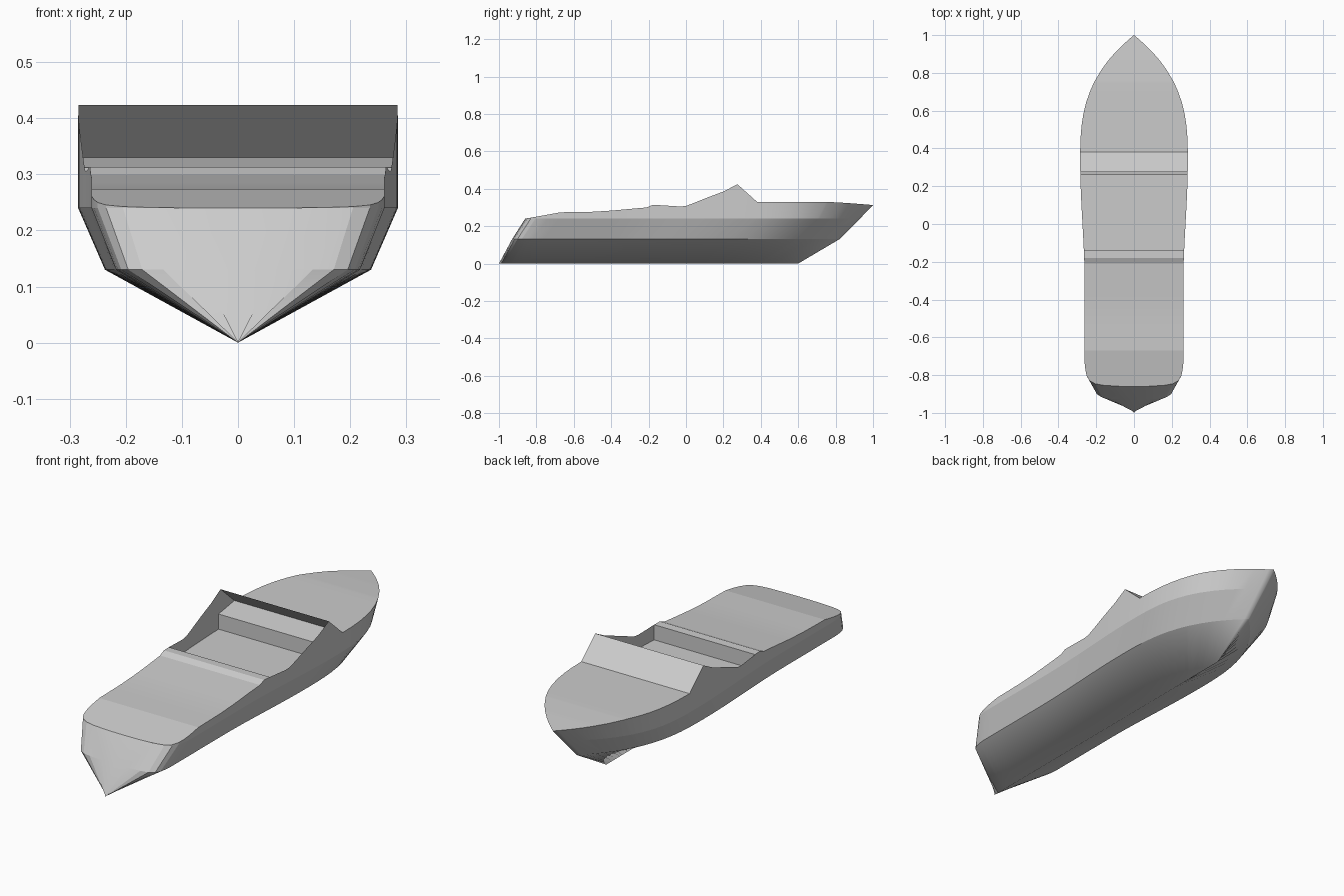
import bpy, bmesh, math

cube = bpy.data.objects.get("Cube")
if cube:
    bpy.data.objects.remove(cube, do_unlink=True)

grey = bpy.data.materials.new("hull_grey")
grey.use_nodes = True
grey.diffuse_color = (0.6, 0.6, 0.6, 1)
grey.node_tree.nodes["Principled BSDF"].inputs["Base Color"].default_value = (0.6, 0.6, 0.6, 1)

STERN, BOW, BEAM = -0.86, 1.0, 0.285
CHINE_Z, SHEER_Z = 0.13, 0.24

# Side profile of the rail and deck (y, z)
RAIL = [(-0.86, 0.24), (-0.67, 0.274), (-0.5, 0.277), (-0.4, 0.283), (-0.21, 0.3),
        (-0.18, 0.313), (-0.14, 0.312), (-0.03, 0.305), (0.0, 0.308), (0.05, 0.327),
        (0.12, 0.355), (0.2, 0.385), (0.275, 0.424), (0.38, 0.33), (0.75, 0.33),
        (0.86, 0.324), (1.0, 0.313)]
# Rounded stern corner in plan (half width, y)
CORNER = [(0, -0.86), (0.08, -0.859), (0.16, -0.854), (0.205, -0.846),
          (0.235, -0.83), (0.25, -0.805), (0.257, -0.775)]
COCKPIT_AFT, DASH_EDGE, SCREEN_TOP, SCREEN_BASE = -0.14, 0.26, 0.275, 0.38


def rail_z(y):
    for (y0, z0), (y1, z1) in zip(RAIL, RAIL[1:]):
        if y <= y1:
            return z0 + (z1 - z0) * (y - y0) / (y1 - y0)
    return RAIL[-1][1]


def half_width(y):
    if y > 0.33:
        return BEAM * max(0, 1 - ((y - 0.33) / (BOW - 0.33)) ** 2.9)
    t = min(1, (0.33 - y) / 0.65)
    return BEAM - 0.024 * t * t * (3 - 2 * t)


def remap(y, start, end):
    return start + (end - start) * (y - STERN) / (BOW - STERN)


# Stations from stern to bow, with extra ones at every break in the profile
ys = {round(-0.74 + 0.06 * i, 3) for i in range(29)}
ys |= {y for y, z in RAIL if y > -0.75}
ys |= {DASH_EDGE, 0.91, 0.97, 0.985}
STATIONS = CORNER + [(half_width(y), y) for y in sorted(ys)]


def finish(name, bm, mirror=False):
    bmesh.ops.remove_doubles(bm, verts=bm.verts, dist=0.0003)
    mesh = bpy.data.meshes.new(name)
    bm.to_mesh(mesh)
    bm.free()
    mesh.materials.append(grey)
    obj = bpy.data.objects.new(name, mesh)
    bpy.context.collection.objects.link(obj)
    if mirror:
        mod = obj.modifiers.new("mirror", "MIRROR")
        mod.merge_threshold = 0.0005
    bpy.ops.object.select_all(action="DESELECT")
    obj.select_set(True)
    bpy.context.view_layer.objects.active = obj
    bpy.ops.object.shade_smooth_by_angle(angle=math.radians(9))
    return obj


def cross_strip(name, profile):
    """Full-width panels following a list of (half width, y, z)."""
    bm = bmesh.new()
    rows = [(bm.verts.new((-w, y, z)), bm.verts.new((w, y, z))) for w, y, z in profile]
    for a, b in zip(rows, rows[1:]):
        bm.faces.new((a[0], a[1], b[1], b[0]))
    return finish(name, bm)


# Hull: keel, chine, sheer and rail lofted on one side, then mirrored
bm = bmesh.new()
rows = []
for w, y in STATIONS:
    sheer_y = y if y < 0.3 else 0.3 + (y - 0.3) * 0.9
    section = [(0, remap(y, -1, 0.6), 0),
               (w * 0.832, remap(y, -0.93, 0.82), CHINE_Z),
               (w, sheer_y, SHEER_Z),
               (w, y, rail_z(y))]
    rows.append([bm.verts.new(p) for p in section])
for a, b in zip(rows, rows[1:]):
    for k in range(3):
        bm.faces.new((a[k], b[k], b[k + 1], a[k + 1]))
finish("hull", bm, mirror=True)


def deck_profile(start, end):
    return [(w, y, rail_z(y)) for w, y in STATIONS if start <= y <= end]


# Decks and windscreen
cross_strip("aft_deck", deck_profile(STERN, COCKPIT_AFT))
cross_strip("windscreen", deck_profile(SCREEN_TOP, SCREEN_BASE))
cross_strip("fore_deck", deck_profile(SCREEN_BASE, BOW))

# Cockpit: aft wall, floor, front wall and dashboard under the windscreen
floor = [(w, y, SHEER_Z) for w, y in STATIONS if COCKPIT_AFT <= y <= DASH_EDGE]
cross_strip("cockpit", [(half_width(COCKPIT_AFT), COCKPIT_AFT, rail_z(COCKPIT_AFT))] + floor
            + [(half_width(DASH_EDGE), DASH_EDGE, 0.312),
               (half_width(SCREEN_BASE), SCREEN_BASE, 0.33)])
